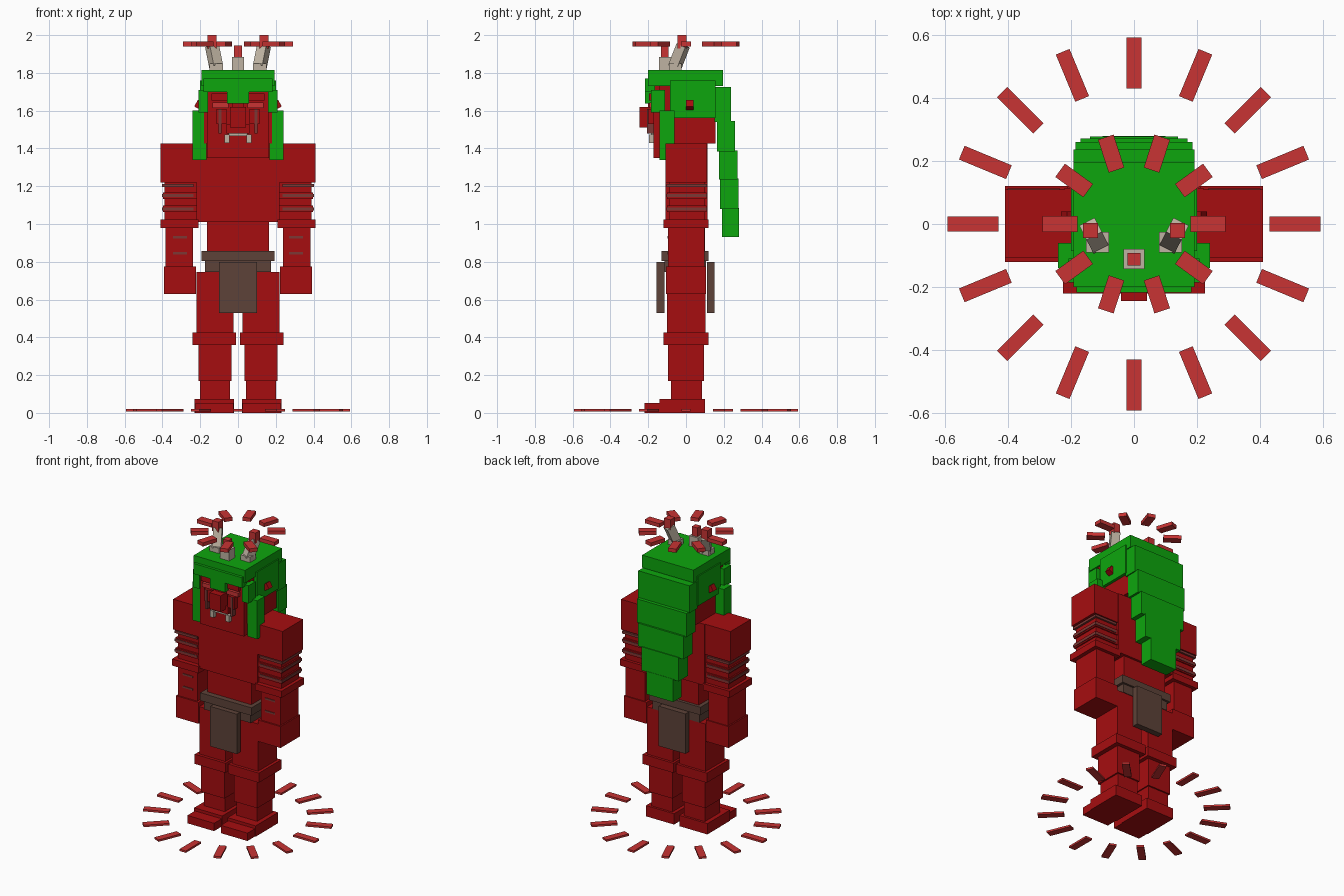
import bpy, bmesh, math
from mathutils import Matrix, Vector


def material(name, rgb):
    m = bpy.data.materials.new(name)
    m.diffuse_color = (*rgb, 1)
    return m


RED = material("skin red", (0.38, 0.004, 0.005))
GREEN = material("hair green", (0.004, 0.38, 0.004))
GLOW = material("bright red", (0.58, 0.033, 0.033))
BROWN = material("cloth brown", (0.11, 0.055, 0.04))
BONE = material("bone", (0.52, 0.45, 0.36))
MARK = material("marking brown", (0.2, 0.04, 0.035))


def block(name, center, size, mat, rot=None):
    """Box with a centre, size and optional rotation matrix."""
    bm = bmesh.new()
    m = Matrix.Translation(center)
    if rot:
        m = m @ rot
    bmesh.ops.create_cube(bm, size=1, matrix=m @ Matrix.Diagonal((*size, 1)))
    me = bpy.data.meshes.new(name)
    bm.to_mesh(me)
    bm.free()
    me.materials.append(mat)
    ob = bpy.data.objects.new(name, me)
    bpy.context.collection.objects.link(ob)
    return ob


def box(name, x, y, z, mat):
    """Box from min/max ranges; a single x number means -x..x."""
    if not isinstance(x, tuple):
        x = (-x, x)
    r = (x, y, z)
    return block(name, [(a + b) / 2 for a, b in r], [b - a for a, b in r], mat)


def pair(name, x, y, z, mat):
    """Box on the right (+x) side and its mirror image."""
    box(name + "_right", x, y, z, mat)
    box(name + "_left", (-x[1], -x[0]), y, z, mat)


def beam(name, a, b, w, mat):
    """Square beam between two points."""
    a, b = Vector(a), Vector(b)
    rot = (b - a).to_track_quat('Z', 'Y').to_matrix().to_4x4()
    block(name, (a + b) / 2, (w, w, (b - a).length), mat, rot)


def ring(name, count, r0, r1, width, z, mat):
    """Radial bars around the vertical axis."""
    for i in range(count):
        rot = Matrix.Rotation(2 * math.pi * i / count, 4, 'Z')
        c = rot @ Vector(((r0 + r1) / 2, 0, sum(z) / 2))
        block(f"{name}_{i}", c, (r1 - r0, width, z[1] - z[0]), mat, rot)


# Energy rings on the floor and above the head
ring("floor_ring_bar", 16, 0.43, 0.592, 0.047, (0.008, 0.021), GLOW)
ring("halo_bar", 10, 0.18, 0.29, 0.052, (1.94, 1.965), GLOW)

# Legs
pair("foot", (0.02, 0.23), (-0.14, 0.10), (0, 0.073), RED)
pair("toes", (0.025, 0.225), (-0.22, -0.14), (0, 0.053), RED)
pair("ankle", (0.043, 0.2), (-0.08, 0.085), (0.073, 0.17), RED)
pair("shin", (0.035, 0.21), (-0.095, 0.095), (0.17, 0.36), RED)
pair("knee", (0.01, 0.24), (-0.12, 0.12), (0.36, 0.425), RED)
pair("thigh", (0.025, 0.22), (-0.10, 0.103), (0.425, 0.745), RED)

# Torso, belt and loincloth
box("waist", 0.165, (-0.093, 0.1), (0.745, 1.01), RED)
box("chest", 0.22, (-0.108, 0.115), (1.01, 1.425), RED)
box("belt_top", 0.192, (-0.13, 0.12), (0.805, 0.858), BROWN)
box("belt_bottom", 0.175, (-0.115, 0.107), (0.745, 0.805), BROWN)
box("front_cloth", 0.1, (-0.155, -0.115), (0.53, 0.80), BROWN)
box("back_cloth", 0.1, (0.11, 0.15), (0.53, 0.80), BROWN)

# Arms with raised bands and painted stripes
pair("shoulder", (0.22, 0.41), (-0.108, 0.11), (1.22, 1.425), RED)
pair("upper_arm", (0.22, 0.388), (-0.09, 0.1), (1.02, 1.22), RED)
for i, z in enumerate((1.205, 1.15, 1.08)):
    if i:
        pair(f"arm_band_{i}", (0.215, 0.397), (-0.1, 0.108), (z - 0.017, z + 0.017), RED)
    pair(f"arm_stripe_{i}", (0.235, 0.402), (-0.104, 0.112), (z - 0.008, z + 0.008), MARK)
pair("elbow", (0.21, 0.41), (-0.12, 0.12), (0.98, 1.025), RED)
pair("forearm", (0.238, 0.383), (-0.095, 0.098), (0.77, 0.98), RED)
pair("hand", (0.222, 0.392), (-0.105, 0.105), (0.63, 0.775), RED)
for i, z in enumerate((0.93, 0.845)):
    pair(f"forearm_stripe_{i}", (0.27, 0.345), (-0.099, -0.095), (z - 0.006, z + 0.006), MARK)

# Head and face
box("head", 0.18, (-0.14, 0.155), (1.425, 1.75), RED)
box("face", 0.165, (-0.172, -0.12), (1.35, 1.73), RED)
box("nose", 0.042, (-0.245, -0.17), (1.51, 1.62), RED)
box("nose_bridge", 0.03, (-0.2, -0.17), (1.6, 1.69), RED)
box("lip", 0.06, (-0.195, -0.17), (1.48, 1.53), RED)
box("teeth", 0.05, (-0.185, -0.17), (1.465, 1.485), BONE)
pair("tusk", (0.045, 0.072), (-0.197, -0.165), (1.43, 1.475), BONE)
pair("cheek", (0.06, 0.115), (-0.2, -0.17), (1.53, 1.61), RED)
pair("brow", (0.055, 0.14), (-0.195, -0.17), (1.655, 1.69), RED)
pair("eye", (0.05, 0.135), (-0.193, -0.17), (1.615, 1.643), GLOW)
pair("tear_mark", (0.088, 0.102), (-0.206, -0.17), (1.48, 1.61), MARK)
for s, side in ((1, "right"), (-1, "left")):
    beam(f"ear_{side}", (s * 0.17, 0.02, 1.61), (s * 0.222, 0.02, 1.64), 0.04, RED)

# Hair: cap, fringe, side locks
box("hair_cap", 0.192, (-0.2, 0.195), (1.73, 1.815), GREEN)
pair("hair_side", (0.175, 0.2), (-0.085, 0.155), (1.56, 1.76), GREEN)
box("fringe", 0.182, (-0.218, -0.165), (1.70, 1.77), GREEN)
box("fringe_middle", 0.057, (-0.218, -0.165), (1.637, 1.73), GREEN)
pair("temple_lock", (0.16, 0.208), (-0.185, -0.11), (1.59, 1.71), GREEN)
pair("side_lock", (0.168, 0.242), (-0.14, -0.06), (1.34, 1.60), GREEN)

# Hair: tapering mane down the back (half width, y0, y1, z0, z1)
mane = [(0.192, 0.15, 0.237, 1.54, 1.725), (0.185, 0.165, 0.26, 1.385, 1.545),
        (0.17, 0.175, 0.272, 1.235, 1.39), (0.14, 0.18, 0.278, 1.08, 1.24),
        (0.1, 0.19, 0.28, 0.93, 1.085)]
for i, (w, y0, y1, z0, z1) in enumerate(mane):
    box(f"mane_{i}", w, (y0, y1), (z0, z1), GREEN)

# Horns with glowing tips
box("middle_horn", 0.033, (-0.143, -0.08), (1.81, 1.885), BONE)
box("middle_horn_tip", 0.02, (-0.132, -0.092), (1.885, 1.945), GLOW)
pair("horn_base", (0.08, 0.152), (-0.09, -0.025), (1.81, 1.85), BONE)
for s, side in ((1, "right"), (-1, "left")):
    beam(f"horn_{side}", (s * 0.115, -0.06, 1.83), (s * 0.138, -0.015, 1.945), 0.055, BONE)
pair("horn_tip", (0.115, 0.162), (-0.045, 0.003), (1.93, 2.0), GLOW)
